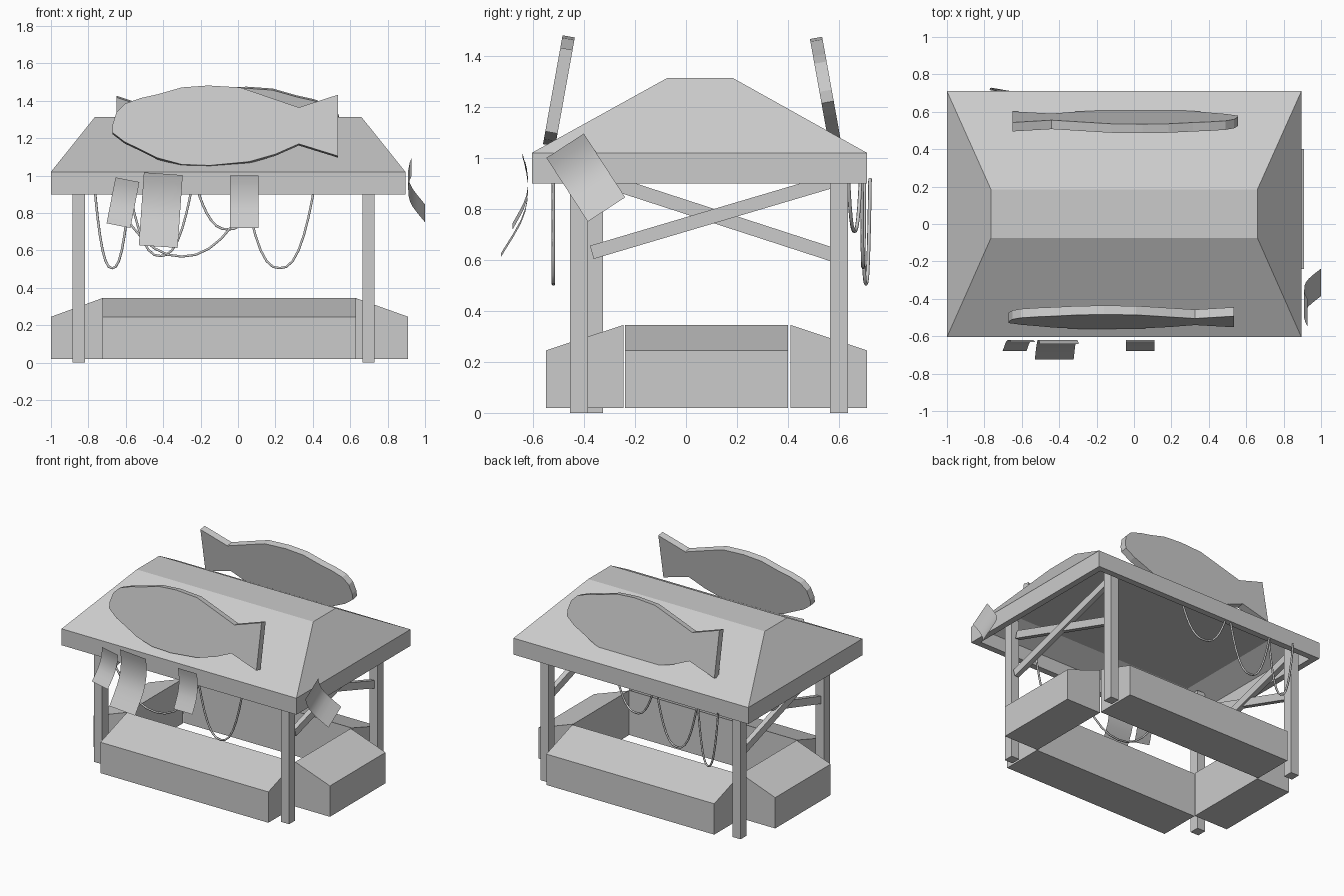
import bpy, bmesh, math
from mathutils import Vector, Matrix

if "Cube" in bpy.data.objects:
    bpy.data.objects.remove(bpy.data.objects["Cube"])


def make(name, verts, faces, smooth=False):
    me = bpy.data.meshes.new(name)
    me.from_pydata([tuple(v) for v in verts], [], faces)
    bm = bmesh.new()
    bm.from_mesh(me)
    bmesh.ops.recalc_face_normals(bm, faces=bm.faces)
    bm.to_mesh(me)
    bm.free()
    ob = bpy.data.objects.new(name, me)
    bpy.context.collection.objects.link(ob)
    if smooth:
        me.polygons.foreach_set("use_smooth", [True] * len(me.polygons))
    return ob


def loft(name, rings):
    """Join equal rings of points in order and cap both ends."""
    n = len(rings[0])
    faces = [tuple(range(n)), tuple(range((len(rings) - 1) * n, len(rings) * n))]
    for r in range(len(rings) - 1):
        for i in range(n):
            j = (i + 1) % n
            faces.append((r * n + i, r * n + j, (r + 1) * n + j, (r + 1) * n + i))
    return make(name, [p for r in rings for p in r], faces)


def rect(x0, x1, y0, y1, z):
    return [(x0, y0, z), (x1, y0, z), (x1, y1, z), (x0, y1, z)]


def box(name, x0, x1, y0, y1, z0, z1):
    return loft(name, [rect(x0, x1, y0, y1, z0), rect(x0, x1, y0, y1, z1)])


# Hipped roof with fascia and recessed flat ceiling
def eave(z, t):
    return rect(-1 + t, .895 - t, -.605 + t, .71 - t, z)


loft("roof", [eave(1.09, .2), eave(1.0, .045), eave(.9, .045),
              eave(.9, 0), eave(1.02, 0), rect(-.765, .66, -.075, .185, 1.313)])

# Posts
for name, x, y in (("front_right", .665, -.455), ("front_left", -.885, -.395),
                   ("back_right", .665, .565), ("back_left", -.885, .565)):
    box(name + "_post", x, x + .066, y, y + .07, 0, 1.05)

# Crossed side braces
for side, x in (("right", .697), ("left", -.852)):
    for k, s in (("rising", 1), ("falling", -1)):
        ob = box(f"{side}_{k}_brace", -.018, .018, -.5, .49, -.027, .027)
        ob.location = (x + s * .008, .11, .772)
        ob.rotation_euler.x = s * math.radians(16.5 if s > 0 else 18)


# Sloped display crates: profile (outward distance, height) swept sideways
def crate(name, inner, outer, a, b, h, axis):
    prof = [(inner, .02), (outer, .02), (outer, h), (inner, .345)]
    loft(name, [[(p, s, z) if axis == "x" else (s, p, z) for p, z in prof] for s in (a, b)])


crate("front_crate", -.245, -.55, -.725, .63, .245, "y")
crate("back_crate", .41, .71, -.725, .63, .245, "y")
crate("right_crate", .63, .91, -.24, .40, .245, "x")
crate("left_crate", -.725, -1.0, -.24, .40, .245, "x")

# Fish signs: outline in front-view x, z
FISH = [(-.67, 1.27), (-.65, 1.335), (-.605, 1.38), (-.52, 1.41), (-.43, 1.43),
        (-.30, 1.467), (-.16, 1.477), (.01, 1.467), (.15, 1.42), (.325, 1.36), (.535, 1.428),
        (.535, 1.10), (.325, 1.165), (.20, 1.11), (.06, 1.07), (-.15, 1.05),
        (-.30, 1.055), (-.43, 1.09), (-.52, 1.135), (-.605, 1.175), (-.67, 1.225)]


def lean(z):
    return -.537 + (z - 1.05) * .18


loft("front_fish_sign", [[(x, lean(z) + d, z - .18 * d) for x, z in FISH]
                         for d in (-.024, .024)])
loft("back_fish_sign", [[(-.115 - x, .05 - lean(z) + d, z - .006 + .18 * d) for x, z in FISH]
                        for d in (-.024, .024)])


# Curling cloths: curved strip, tilted in its plane, turned to face outward
def cloth(name, centre, w, h, tilt, turn, curl):
    curve = [(0, .2), (.12, .08), (.27, 0), (.42, .01), (.55, .1),
             (.67, .27), (.8, .54), (.9, .77), (1, 1)]
    m = (Matrix.Translation(centre) @ Matrix.Rotation(math.radians(turn), 4, "Z")
         @ Matrix.Rotation(math.radians(tilt), 4, "Y"))
    verts = [m @ Vector((s * w / 2, -d * curl, h * (.5 - t))) for t, d in curve for s in (-1, 1)]
    make(name, verts, [(2 * i, 2 * i + 1, 2 * i + 3, 2 * i + 2) for i in range(len(curve) - 1)], True)


cloth("left_cloth", (-.615, -.62, .855), .13, .25, 11, 0, .06)
cloth("large_cloth", (-.413, -.62, .815), .208, .39, 4, 0, .105)
cloth("middle_cloth", (.033, -.62, .86), .152, .28, 0, 0, .06)
cloth("side_cloth", (.91, -.393, .923), .175, .298, -33, 90, .09)


# Sagging ropes
def rope(name, a, b, low, power):
    a, b = Vector((*a, .92)), Vector((*b, .92))
    cu = bpy.data.curves.new(name, "CURVE")
    cu.dimensions = "3D"
    cu.bevel_depth = .007
    cu.bevel_resolution = 1
    sp = cu.splines.new("POLY")
    n = 16
    sp.points.add(n)
    for i in range(n + 1):
        u = -math.cos(math.pi * i / n)
        p = a.lerp(b, (u + 1) / 2)
        p.z = low + (.92 - low) * abs(u) ** power
        sp.points[i].co = (*p, 1)
    bpy.context.collection.objects.link(bpy.data.objects.new(name, cu))


rope("front_wide_rope", (-.68, -.52), (.08, -.52), .567, 2.2)
rope("front_deep_rope", (.04, -.52), (.405, -.52), .505, 2.5)
rope("back_narrow_rope", (-.765, .722), (-.58, .69), .505, 2.5)
rope("back_middle_rope", (-.58, .70), (-.25, .69), .57, 2.5)
rope("back_shallow_rope", (-.215, .685), (.11, .637), .712, 2.5)
